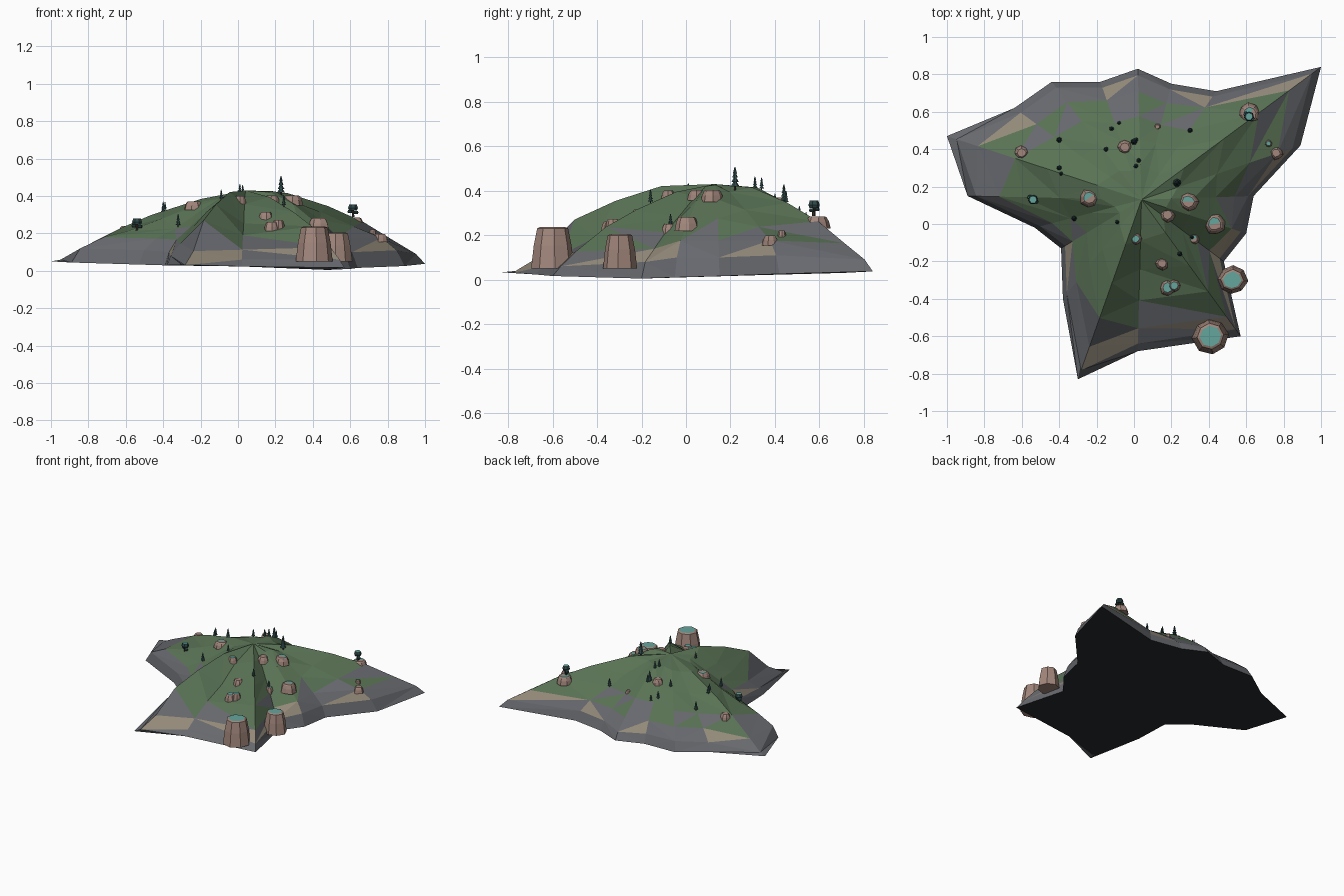
import bpy, bmesh, math, random
from mathutils import Vector
from mathutils.bvhtree import BVHTree

if "Cube" in bpy.data.objects:
    bpy.data.objects.remove(bpy.data.objects["Cube"])

random.seed(4)
COLORS = {"grass": (.10, .17, .09), "stone": (.135, .14, .155), "sand": (.29, .25, .19),
          "under": (.022, .023, .025), "rock": (.36, .24, .20), "moss": (.13, .38, .34),
          "pine": (.03, .07, .07), "bark": (.06, .045, .035)}
MATS = {}
for name, c in COLORS.items():
    MATS[name] = bpy.data.materials.new(name)
    MATS[name].diffuse_color = (*c, 1)


def finish(bm, name, mats, normals=True):
    if normals:
        bmesh.ops.recalc_face_normals(bm, faces=bm.faces)
    me = bpy.data.meshes.new(name)
    bm.to_mesh(me)
    bm.free()
    for m in mats:
        me.materials.append(MATS[m])
    ob = bpy.data.objects.new(name, me)
    bpy.context.collection.objects.link(ob)
    return ob


def bridge(bm, a, b, mat=0):
    n = len(a)
    return [bm.faces.new((a[i], a[(i + 1) % n], b[(i + 1) % n], b[i])) for i in range(n)
            if setattr(bm, "select_mode", bm.select_mode) is None]


# Island: shoreline spokes (x, y, slope height factor, rim height)
SHORE = [(1.0, .84, 1.05, .09), (.89, .42, .95, .11), (.64, .15, 1.1, .10), (.60, -.05, 1.08, .10),
         (.48, -.20, .85, .08), (.57, -.60, .95, .06), (.02, -.68, .76, .06), (-.30, -.83, 1.08, .03),
         (-.38, -.40, .95, .08), (-.39, -.13, .95, .10), (-.53, -.02, .9, .11), (-.89, .15, .85, .12),
         (-1.0, .47, .9, .06), (-.64, .62, .9, .10), (-.44, .76, .95, .11), (-.18, .76, 1, .10),
         (.02, .83, 1.05, .09), (.20, .75, 1, .10), (.44, .71, 1, .10)]
PEAK = Vector((.04, .13, .43))
LEVELS = [(.25, .405), (.48, .33), (.66, .25), (.84, .17)]

bm = bmesh.new()
rings = [[] for _ in range(6)]
for x, y, m, rim in SHORE:
    def at(t, z):
        return bm.verts.new((PEAK.x + (x - PEAK.x) * t, PEAK.y + (y - PEAK.y) * t, z))
    for k, (t, z) in enumerate(LEVELS):
        h = .07 * m + rim if k == 3 else z * (1 + (m - 1) * min(1, t / .5))
        rings[k].append(at(t + random.uniform(-.025, .025), h))
    rings[4].append(at(.95, rim))
    rings[5].append(at(1, .005 + .028 * math.hypot(x - .48, y + .2)))
top = bm.verts.new(PEAK)
n = len(SHORE)
for i in range(n):
    j = (i + 1) % n
    bm.faces.new((top, rings[0][i], rings[0][j]))
    for k in range(5):
        a, b, c, d = rings[k][i], rings[k + 1][i], rings[k + 1][j], rings[k][j]
        tris = [(a, b, c), (a, c, d)] if random.random() < .5 else [(a, b, d), (b, c, d)]
        for tri in tris:
            f = bm.faces.new(tri)
            r = random.random()
            if k == 2:
                f.material_index = 0 if r < .6 else 1
            elif k == 3:
                f.material_index = 2 if r < .25 else 1
            elif k == 4:
                f.material_index = 1
f = bm.faces.new(rings[5])
f.material_index = 3
bmesh.ops.recalc_face_normals(bm, faces=bm.faces)
bvh = BVHTree.FromBMesh(bm)
finish(bm, "island", ["grass", "stone", "sand", "under"])


def ground(x, y):
    hit = bvh.ray_cast(Vector((x, y, 2)), Vector((0, 0, -1)))[0]
    return hit.z if hit else .05


# Rocks: tapered boulders with a split cap, mossy on none, one or both halves
def rock(name, x, y, r, z0, z1, moss):
    bm = bmesh.new()
    sides, spin = 8, random.uniform(0, 1)
    jit = [random.uniform(.88, 1.08) for _ in range(sides)]
    loops = []
    for s, z in ((1, z0), (.88, z0 + (z1 - z0) * .55), (.72, z1 - .006), (.58, z1)):
        loops.append([bm.verts.new((x + r * s * q * math.cos(spin + math.tau * i / sides),
                                    y + r * s * q * math.sin(spin + math.tau * i / sides), z))
                      for i, q in enumerate(jit)])
    for a, b in zip(loops, loops[1:]):
        for i in range(sides):
            j = (i + 1) % sides
            bm.faces.new((a[i], a[j], b[j], b[i]))
    cap = loops[-1]
    for k, part in enumerate((cap[:5], cap[4:] + cap[:1])):
        bm.faces.new(part).material_index = 1 if k < moss else 0
    bm.faces.new(loops[0])
    finish(bm, name, ["rock", "moss"])


rock("tall_sea_rock", .41, -.60, .095, .05, .237, 2)
rock("short_sea_rock", .525, -.30, .082, .05, .205, 2)
ROCKS = [(.43, 0, .06, .05, 1), (.29, .12, .055, .04, 1), (.18, .05, .042, .03, 0),
         (.15, -.21, .038, .025, 0), (.18, -.34, .045, .045, 2), (.215, -.33, .035, .05, 2),
         (.32, -.08, .035, .03, 1), (.01, -.08, .033, .025, 2), (-.24, .14, .055, .03, 1),
         (-.05, .41, .042, .03, 0), (-.60, .38, .04, .025, 0), (.62, .59, .06, .04, 1),
         (.76, .38, .038, .025, 0), (.72, .43, .022, .03, 2), (.125, .52, .02, .015, 0)]
for i, (x, y, r, h, moss) in enumerate(ROCKS):
    g = ground(x, y)
    rock(f"rock_{i + 1}", x, y, r, g - .025, g + h * .75, moss)


def cone(bm, x, y, z, r1, r2, h, seg, mat):
    before = set(bm.faces)
    res = bmesh.ops.create_cone(bm, cap_ends=True, segments=seg, radius1=r1, radius2=r2, depth=h)
    bmesh.ops.translate(bm, verts=res["verts"], vec=(x, y, z + h / 2))
    for f in set(bm.faces) - before:
        f.material_index = mat


# Pines: trunk and four stacked cones
PINES = [(-.40, .45, .07), (-.40, .30, .065), (-.39, .27, .05), (-.32, .03, .07), (-.12, .51, .06),
         (-.08, .54, .05), (-.15, .40, .06), (0, .44, .085), (.01, .45, .06), (.025, .34, .06),
         (.01, .31, .06), (.30, .50, .065), (-.09, .01, .055), (.245, -.16, .065), (.23, .22, .105),
         (.31, -.07, .06)]
for i, (x, y, h) in enumerate(PINES):
    bm = bmesh.new()
    g = ground(x, y) - .005
    cone(bm, x, y, g, h * .05, h * .04, h * .4, 5, 1)
    for k in range(4):
        cone(bm, x, y, g + h * (.2 + .19 * k), h * (.21 - .04 * k), h * .02, h * .27, 7, 0)
    finish(bm, f"pine_{i + 1}", ["pine", "bark"])

# Broad trees: trunk with chunky flat-topped foliage clumps
for i, (x, y, lift) in enumerate([(-.54, .13, 0), (.615, .575, .03)]):
    bm = bmesh.new()
    g = ground(x, y) + lift - .01
    cone(bm, x, y, g, .008, .006, .05, 6, 1)
    for dx, dy, dz, r in ((0, 0, .036, .027), (-.016, .012, .022, .014), (.016, -.01, .018, .013)):
        cone(bm, x + dx, y + dy, g + dz, r * .8, r, r * .5, 7, 0)
        cone(bm, x + dx, y + dy, g + dz + r * .5, r, r * .75, r * .7, 7, 0)
    for f in bm.faces:
        if f.normal.z > .9 and f.material_index == 0:
            f.material_index = 2
    finish(bm, f"broad_tree_{i + 1}", ["pine", "bark", "moss"])

for m in bpy.data.materials:
    if m.users and not m.is_grease_pencil:
        m.use_nodes = True
        m.node_tree.nodes["Principled BSDF"].inputs["Base Color"].default_value = m.diffuse_color
